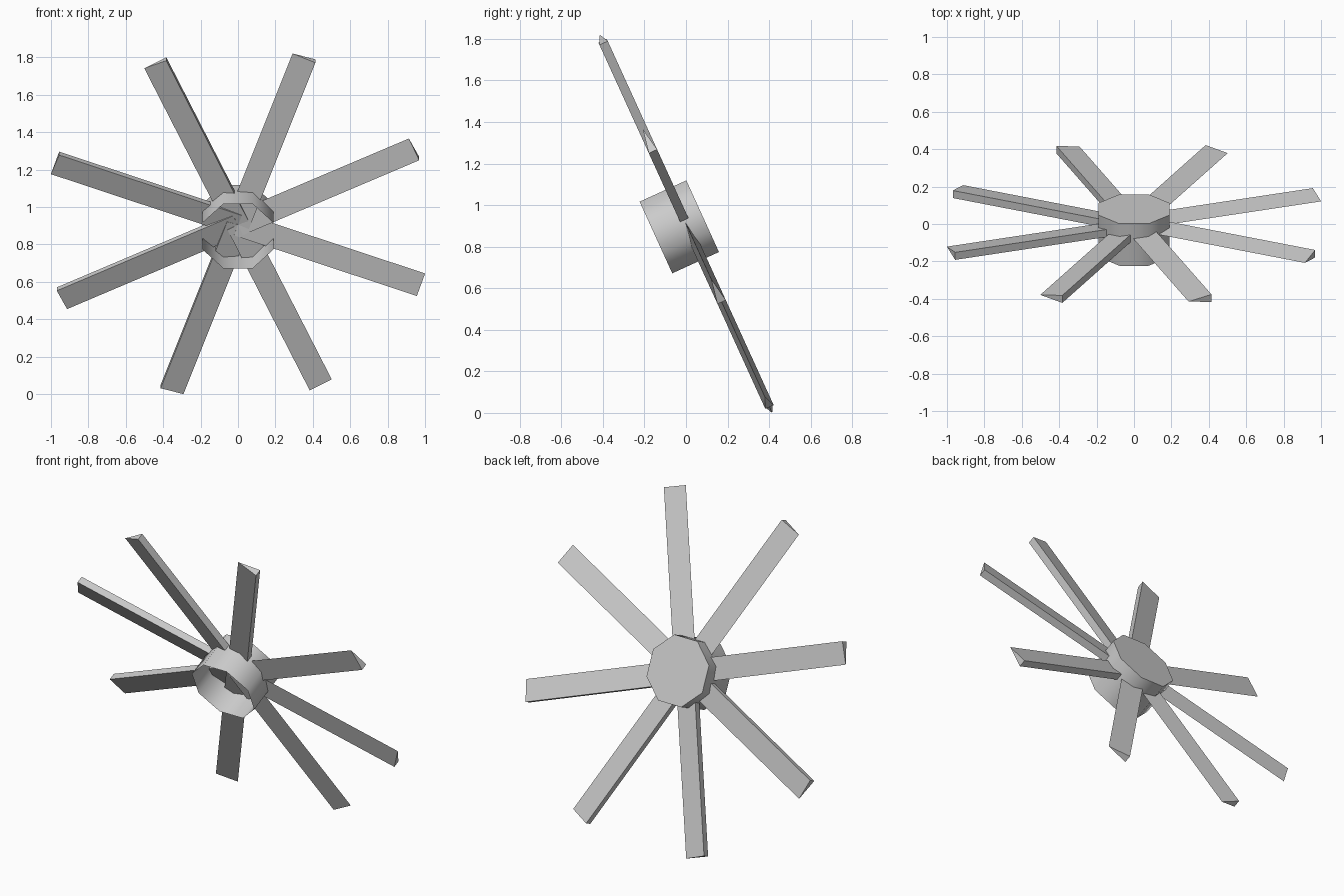
import bpy, bmesh, math
from mathutils import Matrix

cube = bpy.data.objects.get("Cube")
if cube:
    bpy.data.objects.remove(cube, do_unlink=True)

grey = bpy.data.materials.new("plain_grey")
grey.use_nodes = True
grey.diffuse_color = (0.6, 0.6, 0.6, 1)
grey.node_tree.nodes["Principled BSDF"].inputs["Base Color"].default_value = (0.6, 0.6, 0.6, 1)

# Rotor frame: local z is the axle, pointing forward and down
FRAME = Matrix.Translation((0, 0, 0.91)) @ Matrix.Rotation(math.radians(114.5), 4, "X")
BLADES = 8
FIRST_ANGLE = math.radians(25)


def make_object(name, bm, matrix):
    bmesh.ops.recalc_face_normals(bm, faces=bm.faces)
    mesh = bpy.data.meshes.new(name)
    bm.to_mesh(mesh)
    bm.free()
    mesh.materials.append(grey)
    obj = bpy.data.objects.new(name, mesh)
    obj.matrix_world = matrix
    bpy.context.collection.objects.link(obj)
    return obj


def make_prism(bm, lower, upper, cap_upper=True):
    low = [bm.verts.new(p) for p in lower]
    high = [bm.verts.new(p) for p in upper]
    count = len(low)
    bm.faces.new(low[::-1])
    if cap_upper:
        bm.faces.new(high)
    for i in range(count):
        j = (i + 1) % count
        bm.faces.new((low[i], low[j], high[j], high[i]))


# Hub: eight-sided cup, closed at the back and open at the front
def ring(radius, z):
    turn = math.tau / 8
    return [(radius * math.cos((i + 0.5) * turn), radius * math.sin((i + 0.5) * turn), z)
            for i in range(8)]


bm = bmesh.new()
make_prism(bm, ring(0.205, -0.088), ring(0.205, 0.159), cap_upper=False)
hub = make_object("hub", bm, FRAME)
bpy.context.view_layer.objects.active = hub
hub.select_set(True)
bpy.ops.object.shade_smooth_by_angle(angle=math.radians(50))
hub.select_set(False)

# Blades: wedge prisms, thick on one edge and sharp on the other
section = [(0.068, 0), (-0.062, 0.022), (-0.062, -0.022)]
for k in range(BLADES):
    bm = bmesh.new()
    make_prism(bm, [(0, t, z) for t, z in section], [(1.04, t, z) for t, z in section])
    angle = FIRST_ANGLE + k * math.tau / BLADES
    make_object(f"blade_{k + 1}", bm, FRAME @ Matrix.Rotation(angle, 4, "Z"))
